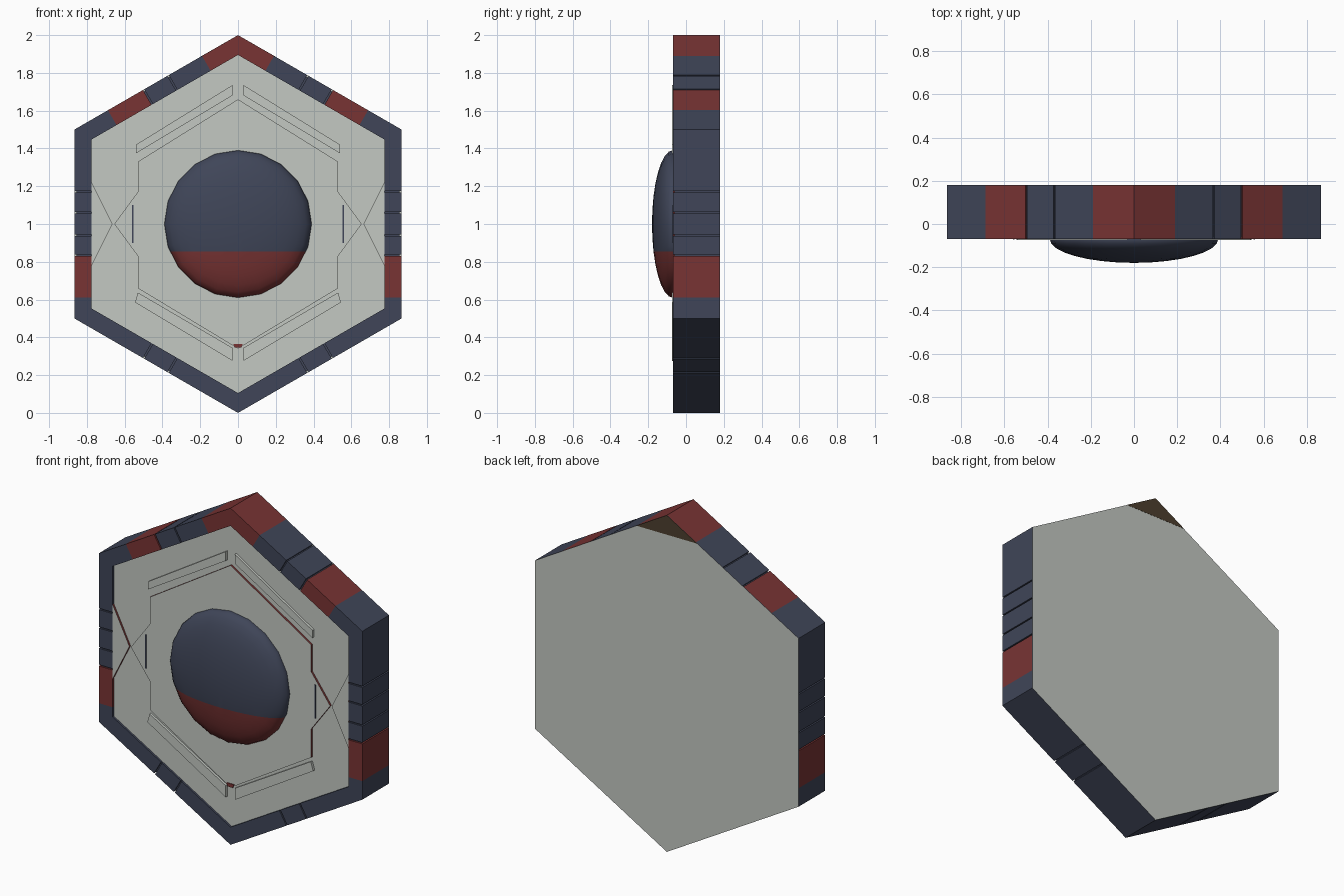
import bpy, bmesh, math
from mathutils import Vector, Matrix

if "Cube" in bpy.data.objects:
    bpy.data.objects.remove(bpy.data.objects["Cube"])

def material(name, rgb):
    m = bpy.data.materials.new(name)
    m.diffuse_color = (*rgb, 1)
    m.use_nodes = True
    m.node_tree.nodes["Principled BSDF"].inputs["Base Color"].default_value = m.diffuse_color
    return m

PANEL = material("pale_grey", (0.55, 0.58, 0.54))
NAVY = material("slate_navy", (0.050, 0.060, 0.098))
RED = material("dull_red", (0.19, 0.034, 0.034))
BROWN = material("dark_brown", (0.075, 0.050, 0.028))

FRONT, BACK, FLOOR = -0.07, 0.18, -0.058

def add_prism(bm, pts, y0, y1, cap=0, wall=0):
    """Extrude an (x, z) outline from y0 to y1."""
    a = [bm.verts.new((x, y0, z)) for x, z in pts]
    b = [bm.verts.new((x, y1, z)) for x, z in pts]
    n = len(pts)
    faces = [bm.faces.new(a), bm.faces.new(b[::-1])]
    for f in faces:
        f.material_index = cap
    for i in range(n):
        j = (i + 1) % n
        f = bm.faces.new((a[i], b[i], b[j], a[j]))
        f.material_index = wall
        faces.append(f)
    bmesh.ops.recalc_face_normals(bm, faces=faces)

def finish(name, bm, mats, smooth=False):
    me = bpy.data.meshes.new(name)
    bm.to_mesh(me)
    bm.free()
    for m in mats:
        me.materials.append(m)
    for p in me.polygons:
        p.use_smooth = smooth
    ob = bpy.data.objects.new(name, me)
    bpy.context.collection.objects.link(ob)
    return ob

def prism(name, pts, y0, y1, cap, wall=None):
    bm = bmesh.new()
    add_prism(bm, pts, y0, y1, 0, 1 if wall else 0)
    return finish(name, bm, [cap] + ([wall] if wall else []))

def hexagon(r):
    return [(r * math.sin(k * math.pi / 3), 1 + r * math.cos(k * math.pi / 3)) for k in range(6)]

# rim: blocks along each edge, split by thin grooves
R_IN = 0.895
OUT, INN = hexagon(1), hexagon(R_IN)
WIDTH = (1 - R_IN) * math.cos(math.pi / 6)
GAP, INSET = 0.004, 0.010
# per edge: split positions, which splits are grooves, which spans are red
EDGES = [
    ([0, .22, .427, .577, .795, 1], {.427, .577}, {0, 3}),
    ([0, .33, .44, .56, .665, .89, 1], {.33, .44, .56, .665}, {4}),
    ([0, .423, .573, 1], {.423, .573}, set()),
]
rim = bmesh.new()
for side in (1, -1):
    for e, (cuts, grooves, reds) in enumerate(EDGES):
        p, q = Vector(OUT[e]), Vector(OUT[e + 1])
        inner_end = (Vector(INN[e]), Vector(INN[e + 1]))
        along = (q - p).normalized()
        inward = Vector((0, 1)) - (p + q) / 2
        inward.normalize()

        def block(t0, t1, mat, inset=0.0):
            o0, o1 = p + along * t0, p + along * t1
            i0 = inner_end[0] if t0 == 0 else o0 + inward * WIDTH
            i1 = inner_end[1] if t1 == 1 else o1 + inward * WIDTH
            o0, o1 = o0 + inward * inset, o1 + inward * inset
            pts = [(side * v.x, v.y) for v in (o0, o1, i1, i0)]
            add_prism(rim, pts, FRONT + inset, BACK - 0.002, mat, mat)

        for k in range(len(cuts) - 1):
            a, b = cuts[k], cuts[k + 1]
            a += GAP if a in grooves else 0
            b -= GAP if b in grooves else 0
            block(a, b, 1 if k in reds else 0)
        for g in grooves:
            block(g - GAP, g + GAP, 0, INSET)
finish("segmented_rim", rim, [NAVY, RED])

# core slab and back plate
prism("core_slab", hexagon(R_IN), FLOOR, BACK - 0.002, PANEL)
prism("back_plate", OUT, BACK - 0.002, BACK, PANEL, NAVY)
prism("back_corner_patch", [(-0.20, 1.885), (0, 2.0), (0.20, 1.885)], BACK - 0.001, BACK + 0.001, BROWN)

# raised centre panel with pointed sides
half = [(0, 1.66), (.53, 1.33), (.53, 1.17), (.655, 1.0), (.53, .83), (.53, .66), (0, .34)]
outline = half + [(-x, z) for x, z in half[-2:0:-1]]
prism("centre_panel", outline, FRONT, FLOOR + 0.01, PANEL, RED)

# side wedges, bars and slots, mirrored left and right
for s, label in ((1, "right"), (-1, "left")):
    def flip(pts):
        return [(s * x, z) for x, z in pts]
    prism("side_wedge_" + label, flip([(.775, 1.22), (.665, 1.0), (.775, .78)]),
          FRONT, FLOOR + 0.01, PANEL, RED)
    prism("upper_bar_" + label, flip([(.03, 1.735), (.03, 1.68), (.54, 1.374), (.54, 1.42)]),
          FRONT - 0.003, FLOOR + 0.01, PANEL)
    prism("lower_bar_" + label, flip([(.03, .276), (.03, .345), (.53, .637), (.545, .585)]),
          FRONT - 0.003, FLOOR + 0.01, PANEL)
    prism("slot_" + label, flip([(.554, .9), (.561, .9), (.561, 1.1), (.554, 1.1)]),
          FRONT - 0.002, FRONT + 0.002, NAVY)

# small red marker under the dome
prism("lower_marker", [(-.025, .365), (.025, .365), (.017, .345), (-.017, .345)],
      FRONT - 0.004, FRONT + 0.002, RED)

# two-tone dome
bm = bmesh.new()
bmesh.ops.create_uvsphere(bm, u_segments=20, v_segments=16, radius=1)
bm.transform(Matrix.Translation((0, FRONT, 1)) @ Matrix.Diagonal((.39, .11, .39, 1))
             @ Matrix.Rotation(math.pi / 2, 4, 'X'))

def cut(co, no, clear):
    bmesh.ops.bisect_plane(bm, geom=bm.verts[:] + bm.edges[:] + bm.faces[:],
                           plane_co=co, plane_no=no, clear_outer=clear)

cut((0, FRONT + 0.002, 0), (0, 1, 0), True)
cut((0, 0, 0.855), (0, 0, 1), False)
for f in bm.faces:
    f.material_index = 1 if f.calc_center_median().z < 0.855 else 0
bmesh.ops.recalc_face_normals(bm, faces=bm.faces[:])
if sum(f.normal.y for f in bm.faces) > 0:
    bmesh.ops.reverse_faces(bm, faces=bm.faces[:])
finish("dome", bm, [NAVY, RED], smooth=True)
